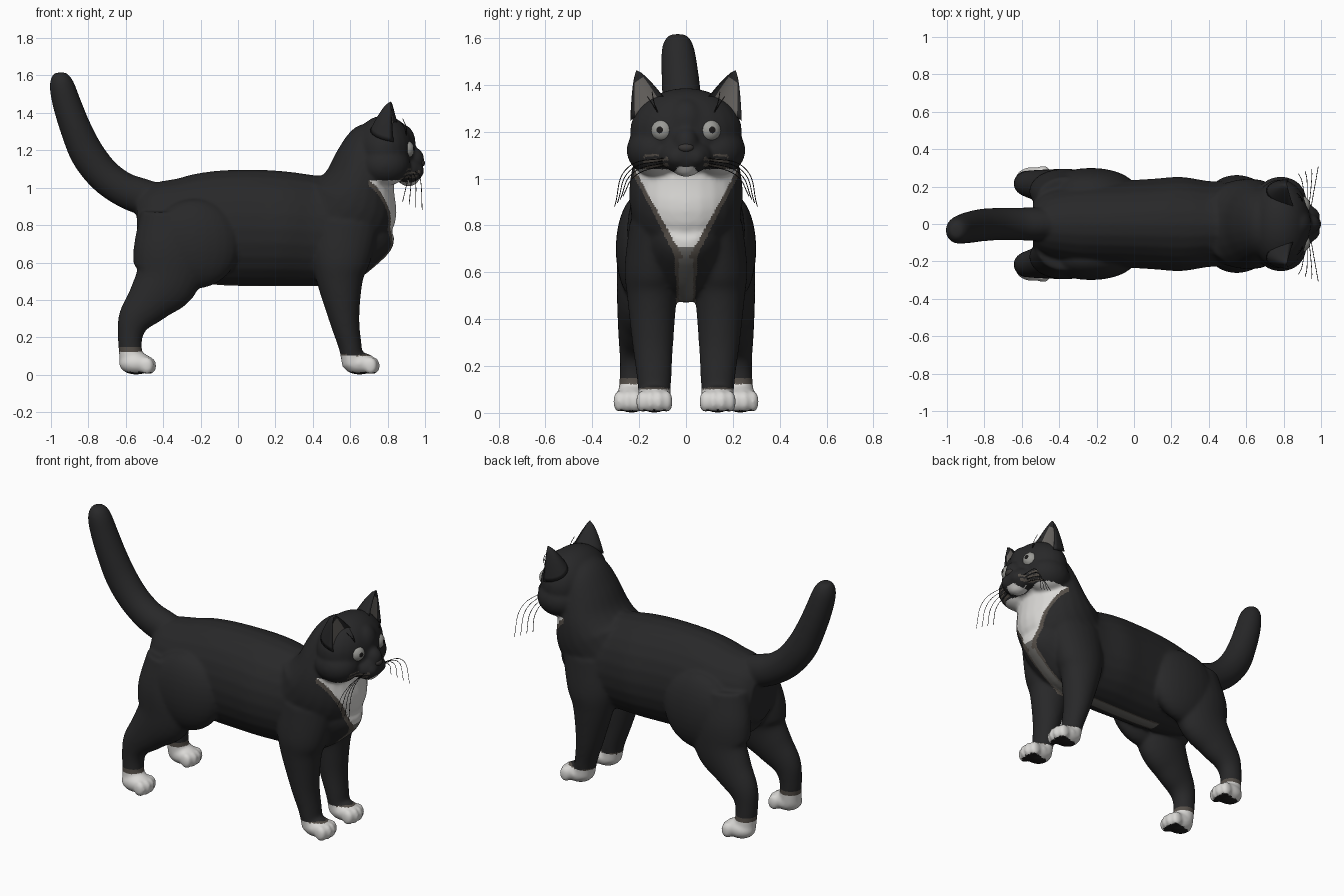
import bpy, bmesh, math
from mathutils import Vector, Matrix

cube = bpy.data.objects.get("Cube")
if cube:
    bpy.data.objects.remove(cube)


def material(name, r, g, b):
    m = bpy.data.materials.new(name)
    m.use_nodes = True
    m.diffuse_color = (r, g, b, 1)
    bsdf = m.node_tree.nodes["Principled BSDF"]
    bsdf.inputs["Base Color"].default_value = (r, g, b, 1)
    bsdf.inputs["Roughness"].default_value = 0.9
    return m


BLACK = material("black fur", .021, .021, .022)
WHITE = material("white fur", .70, .69, .67)
FRINGE = material("grey brown fringe", .09, .077, .065)
PAD = material("dark pads", .012, .011, .011)
GREY = material("grey belly fur", .15, .145, .135)
EYE = material("silver eye", .33, .33, .31)
EAR = material("inner ear grey", .14, .13, .12)
NOSE = material("nose grey", .04, .037, .036)


def catmull(a, b, c, d, t):
    return .5 * (2*b + (c-a)*t + (2*a-5*b+4*c-d)*t*t + (3*b-a-3*c+d)*t**3)


def loft(bm, stations, sides=24, steps=5):
    """Closed tube through stations (x, y, z, half width in y, half depth)."""
    s = [Vector(p) for p in stations]
    s = [2*s[0] - s[1]] + s + [2*s[-1] - s[-2]]
    pts = [catmull(*s[i:i+4], k/steps) for i in range(len(s)-3) for k in range(steps)]
    pts.append(s[-2])
    rings = []
    for i, p in enumerate(pts):
        d = pts[min(i+1, len(pts)-1)] - pts[max(i-1, 0)]
        n = Vector((d[2], 0, -d[0])).normalized()
        c = Vector(p[:3])
        rings.append([bm.verts.new(c + n*p[4]*math.cos(a) + Vector((0, p[3]*math.sin(a), 0)))
                      for a in (2*math.pi*k/sides for k in range(sides))])
    for r, q in zip(rings, rings[1:]):
        for k in range(sides):
            j = (k+1) % sides
            bm.faces.new((r[k], r[j], q[j], q[k]))
    bm.faces.new(rings[0][::-1])
    bm.faces.new(rings[-1])


def ball(bm, centre, radii):
    mat = Matrix.Translation(centre) @ Matrix.Diagonal((*radii, 1))
    bmesh.ops.create_uvsphere(bm, u_segments=24, v_segments=16, radius=1, matrix=mat)


def finish(name, bm, mats):
    bmesh.ops.recalc_face_normals(bm, faces=bm.faces)
    me = bpy.data.meshes.new(name)
    bm.to_mesh(me)
    bm.free()
    ob = bpy.data.objects.new(name, me)
    bpy.context.collection.objects.link(ob)
    for m in mats:
        me.materials.append(m)
    for p in me.polygons:
        p.use_smooth = True
    return ob


# Torso, neck and tail
bm = bmesh.new()
loft(bm, [(-.54, 0, .80, .12, .15), (-.46, 0, .80, .185, .23), (-.3, 0, .78, .22, .28),
          (-.1, 0, .785, .23, .307), (.1, 0, .785, .242, .312), (.25, 0, .78, .252, .307),
          (.4, 0, .77, .23, .297), (.55, 0, .77, .222, .29), (.7, 0, .80, .17, .205),
          (.775, 0, .84, .1, .12)])
loft(bm, [(.5, 0, .8, .22, .25), (.6, 0, .9, .242, .262), (.645, 0, 1.02, .235, .197),
          (.67, 0, 1.15, .2, .152), (.7, 0, 1.25, .16, .112), (.74, 0, 1.3, .1, .06)])
loft(bm, [(-.42, 0, .93, .08, .09), (-.52, 0, .955, .088, .097), (-.62, 0, .995, .088, .092),
          (-.72, 0, 1.07, .087, .092), (-.805, -.005, 1.18, .087, .092),
          (-.865, -.015, 1.31, .085, .084), (-.912, -.025, 1.44, .08, .077),
          (-.94, -.033, 1.54, .072, .068), (-.949, -.035, 1.59, .057, .052),
          (-.951, -.035, 1.616, .032, .03)])

# Skull, forehead, muzzle and chin
ball(bm, (.78, 0, 1.2), (.163, .24, .186))
ball(bm, (.875, 0, 1.24), (.075, .085, .1))
ball(bm, (.912, 0, 1.095), (.08, .114, .077))
ball(bm, (.932, 0, 1.15), (.065, .055, .07))
ball(bm, (.912, 0, 1.045), (.055, .058, .038))

for s in (-1, 1):
    ball(bm, (.785, s*.13, 1.12), (.137, .124, .11))
    ball(bm, (.944, s*.038, 1.09), (.052, .052, .046))
    # Front leg
    loft(bm, [(.57, s*.12, .82, .12, .19), (.55, s*.14, .62, .122, .16),
              (.545, s*.145, .5, .107, .124), (.568, s*.142, .3, .088, .082),
              (.6, s*.136, .15, .074, .062), (.615, s*.135, .05, .068, .058)])
    # Haunch and hind leg
    ball(bm, (-.23, s*.188, .7), (.24, .112, .24))
    loft(bm, [(-.365, s*.13, .87, .12, .155), (-.37, s*.17, .68, .122, .188),
              (-.38, s*.185, .52, .11, .18), (-.468, s*.2, .4, .092, .129),
              (-.55, s*.213, .3, .074, .092), (-.577, s*.218, .2, .064, .066),
              (-.57, s*.226, .06, .064, .062)])
    # Paws with four toes each
    for px, py in ((.65, .135), (-.545, .232)):
        ball(bm, (px, s*py, .06), (.092, .074, .06))
        for k in (-1.5, -.5, .5, 1.5):
            ball(bm, (px+.08-abs(k)*.014, s*py + k*.036, .048), (.037, .025, .048))

# Blend all the fur into one smooth skin
cat = finish("furry_body", bm, [BLACK])
rm = cat.modifiers.new("blend", 'REMESH')
rm.mode = 'VOXEL'
rm.voxel_size = .009
rm.use_smooth_shade = True
sm = cat.modifiers.new("soften", 'SMOOTH')
sm.factor = .5
sm.iterations = 15
skin = bpy.data.meshes.new_from_object(cat.evaluated_get(bpy.context.evaluated_depsgraph_get()))
skin.name = "furry_body"
cat.modifiers.clear()
cat.data = skin
skin.materials.clear()
for m in (BLACK, WHITE, FRINGE, PAD, GREY):
    skin.materials.append(m)


def coat(c, n):
    """Coat colour by position and facing: 0 black, 1 white, 2 fringe, 3 pad, 4 grey."""
    x, y, z = c.x, abs(c.y), c.z
    sock, edge = (.1, .008) if x > 0 else (.122, .025)
    # Paws
    if z < .03 and n.z < -.85:
        return 3
    if z < sock:
        return 1
    if z < sock + edge:
        return 2
    # Chin and whisker streaks
    if x > .87 and z < 1.05 and y < .055 - .8*max(0, z - 1.02):
        return 1
    if x > .85 and .075 < y < .18 and 1.04 < z < 1.105:
        return 2 if math.sin(260*(z + .12*y)) > 0 else 0
    # Bib with a fringe that widens downwards
    if .66 < z < 1.04 and x > .7 and n.x > -.1 and x < .91:
        w = .022 + .55*(z - .68)
        if y < w:
            return 1 if z > .71 else 4
        if y < w + .02 + .05*max(0, .9 - z):
            return 2
    # Stripe from breast to belly
    if x > -.17 and .4 < z < .72 and (n.z < -.3 or n.x > .5):
        if y < .03:
            return 4
        if y < .042 + .05*max(0, z - .55):
            return 2
    return 0


for p in skin.polygons:
    p.use_smooth = True
    p.material_index = coat(p.center, p.normal)

# Ears: tapering shells with a hollow front
for s, side in ((1, "left"), (-1, "right")):
    bm = bmesh.new()
    base, tip = Vector((.842, .165, 1.295)), Vector((.818, .212, 1.462))
    across, back = Vector((-.01, .073, -.05)), Vector((-.135, .008, .015))
    rings, n, rows = [], 24, 8
    for r in range(rows):
        t = r / rows
        size = (1-t)**.75
        ring = []
        for k in range(n):
            a = 2*math.pi*k/n
            depth = math.sin(a) if math.sin(a) > 0 else -.2*math.sin(a)
            q = base.lerp(tip, t) + across*size*math.cos(a) + back*size*depth
            ring.append(bm.verts.new((q.x, s*q.y, q.z)))
        rings.append(ring)
    top = bm.verts.new((tip.x, s*tip.y, tip.z))
    for r in range(rows):
        for k in range(n):
            j = (k+1) % n
            if r < rows-1:
                f = bm.faces.new((rings[r][k], rings[r][j], rings[r+1][j], rings[r+1][k]))
            else:
                f = bm.faces.new((rings[r][k], rings[r][j], top))
            f.material_index = int(n/2 + 2 < k < n-3 and r < rows-2)
    bm.faces.new(rings[0][::-1])
    finish(side + "_ear", bm, [BLACK, EAR])

    # Eye with a round pupil
    bm = bmesh.new()
    gaze = Vector((.95, s*.25, .05)).normalized()
    rot = gaze.to_track_quat('Z', 'Y').to_matrix().to_4x4()
    bmesh.ops.create_uvsphere(bm, u_segments=24, v_segments=32, radius=.05,
                              matrix=Matrix.Translation((.893, s*.1, 1.205)) @ rot)
    eye = finish(side + "_eye", bm, [EYE, PAD])
    for p in eye.data.polygons:
        p.material_index = int(p.normal.dot(gaze) > .95)

# Nose
bm = bmesh.new()
ball(bm, (.98, 0, 1.132), (.02, .033, .02))
finish("nose", bm, [NOSE])

# Whiskers and brow hairs
hairs = bpy.data.curves.new("whiskers", 'CURVE')
hairs.dimensions = '3D'
hairs.bevel_depth = .0018
hairs.bevel_resolution = 0
hairs.materials.append(PAD)


def hair(points):
    sp = hairs.splines.new('BEZIER')
    sp.bezier_points.add(len(points)-1)
    for b, p in zip(sp.bezier_points, points):
        b.co = p
        b.handle_left_type = b.handle_right_type = 'AUTO'


for s in (-1, 1):
    for k in range(4):
        hair([(.945 - .01*k, s*.08, 1.09 - .01*k), (.975 - .025*k, s*(.25-.01*k), 1.045 - .012*k),
              (.985 - .035*k, s*(.305-.012*k), .88 + .015*k)])
    for k in range(2):
        hair([(.9, s*.12, 1.28), (.9 - .01*k, s*(.135+.01*k), 1.32),
              (.88 - .01*k, s*(.145+.02*k), 1.37 - .02*k)])
bpy.context.collection.objects.link(bpy.data.objects.new("whiskers", hairs))
